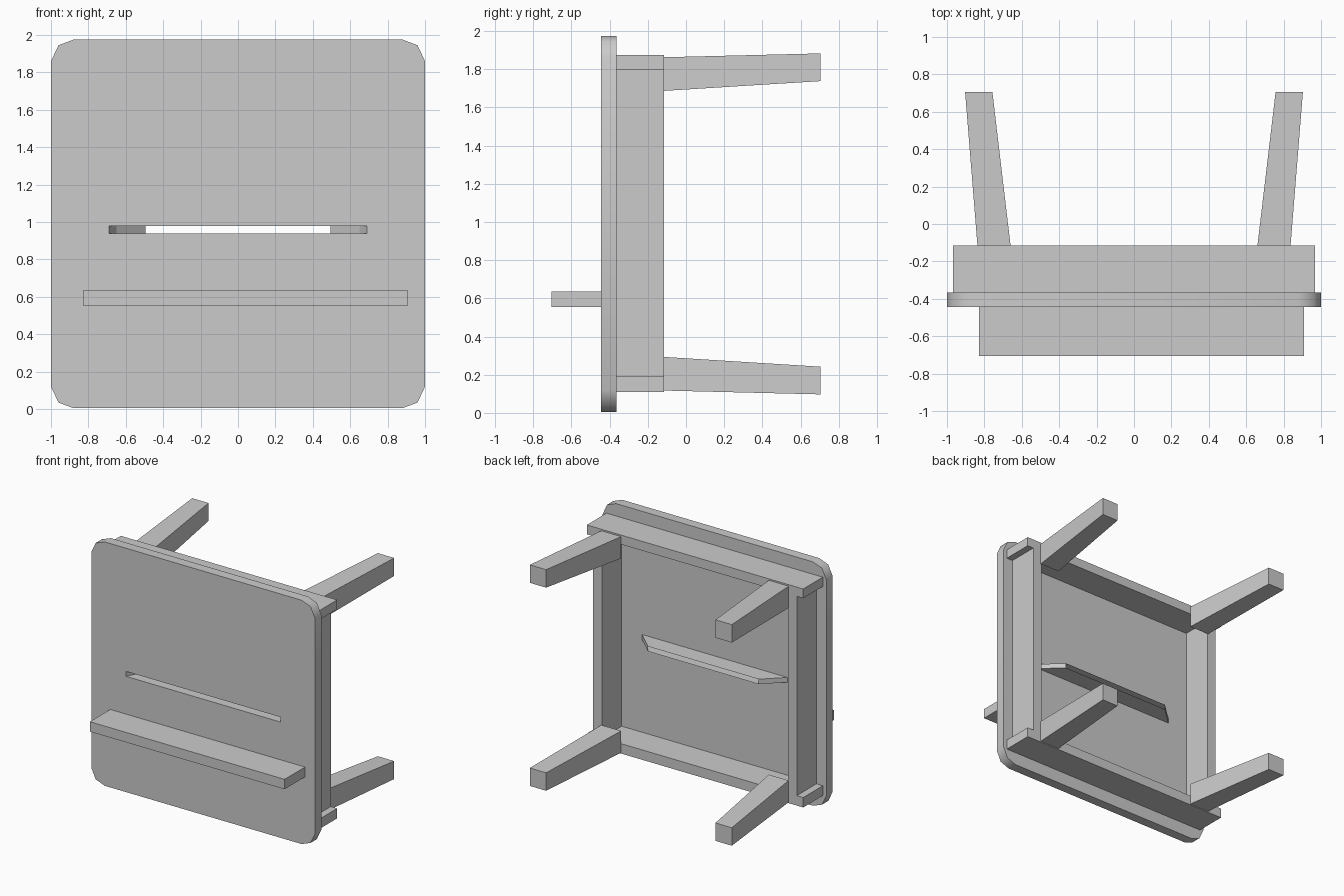
import bpy, bmesh
from math import radians

if "Cube" in bpy.data.objects:
    bpy.data.objects.remove(bpy.data.objects["Cube"])


def make(name, bm):
    bmesh.ops.recalc_face_normals(bm, faces=bm.faces)
    me = bpy.data.meshes.new(name)
    bm.to_mesh(me)
    bm.free()
    ob = bpy.data.objects.new(name, me)
    bpy.context.collection.objects.link(ob)
    return ob


def prism(name, ring_a, ring_b, caps=True):
    """Loft between two matching rings of points."""
    bm = bmesh.new()
    a = [bm.verts.new(p) for p in ring_a]
    b = [bm.verts.new(p) for p in ring_b]
    n = len(a)
    for i in range(n):
        j = (i + 1) % n
        bm.faces.new((a[i], a[j], b[j], b[i]))
    if caps:
        bm.faces.new(a[::-1])
        bm.faces.new(b)
    return make(name, bm)


def rect(x0, x1, y, z0, z1):
    return [(x0, y, z0), (x1, y, z0), (x1, y, z1), (x0, y, z1)]


def box(name, x0, x1, y0, y1, z0, z1):
    return prism(name, rect(x0, x1, y0, z0, z1), rect(x0, x1, y1, z0, z1))


FRONT, BACK, RAIL = -0.445, -0.365, -0.115
MID = 0.99

# Seat panel with clipped round corners
q = [(1.0, 0.87), (0.96, 0.955), (0.88, 0.985)]
outline = (q + [(-x, z) for x, z in q[::-1]]
           + [(-x, -z) for x, z in q] + [(x, -z) for x, z in q[::-1]])
seat = prism("seat_panel", [(x, FRONT, MID + z) for x, z in outline],
             [(x, BACK, MID + z) for x, z in outline])
bpy.context.view_layer.objects.active = seat
seat.select_set(True)
bpy.ops.object.shade_smooth_by_angle(angle=radians(50))

# Slot cut through the seat
S0, S1 = 0.94, 0.98
cutter = prism("slot_cutter", rect(-0.73, 0.73, FRONT - 0.08, S0, S1),
               rect(-0.61, 0.61, BACK + 0.08, S0, S1))
cutter.hide_render = True
cutter.hide_set(True)
cut = seat.modifiers.new("slot", 'BOOLEAN')
cut.operation = 'DIFFERENCE'
cut.solver = 'EXACT'
cut.object = cutter

# Open tapering sleeve behind the slot
prism("slot_sleeve", rect(-0.65, 0.65, BACK, S0, S1),
      rect(-0.495, 0.495, -0.22, S0, S1), caps=False)

# Long rails and side rails under the seat
box("upper_rail", -0.967, 0.967, BACK, RAIL, 1.80, 1.875)
box("lower_rail", -0.967, 0.967, BACK, RAIL, 0.11, 0.19)
box("left_side_rail", -0.91, -0.83, BACK, RAIL, 0.19, 1.80)
box("right_side_rail", 0.83, 0.91, BACK, RAIL, 0.19, 1.80)

# Loose board standing out of the seat face
box("loose_board", -0.83, 0.91, -0.705, FRONT, 0.555, 0.635)

# Four tapered splayed legs
for side, s in (("left", -1), ("right", 1)):
    for level, t in (("lower", -1), ("upper", 1)):
        base = rect(s * 0.66, s * 0.837, RAIL, MID + t * 0.697, MID + t * 0.873)
        tip = rect(s * 0.757, s * 0.903, 0.705, MID + t * 0.748, MID + t * 0.893)
        prism(f"{level}_{side}_leg", base, tip)
